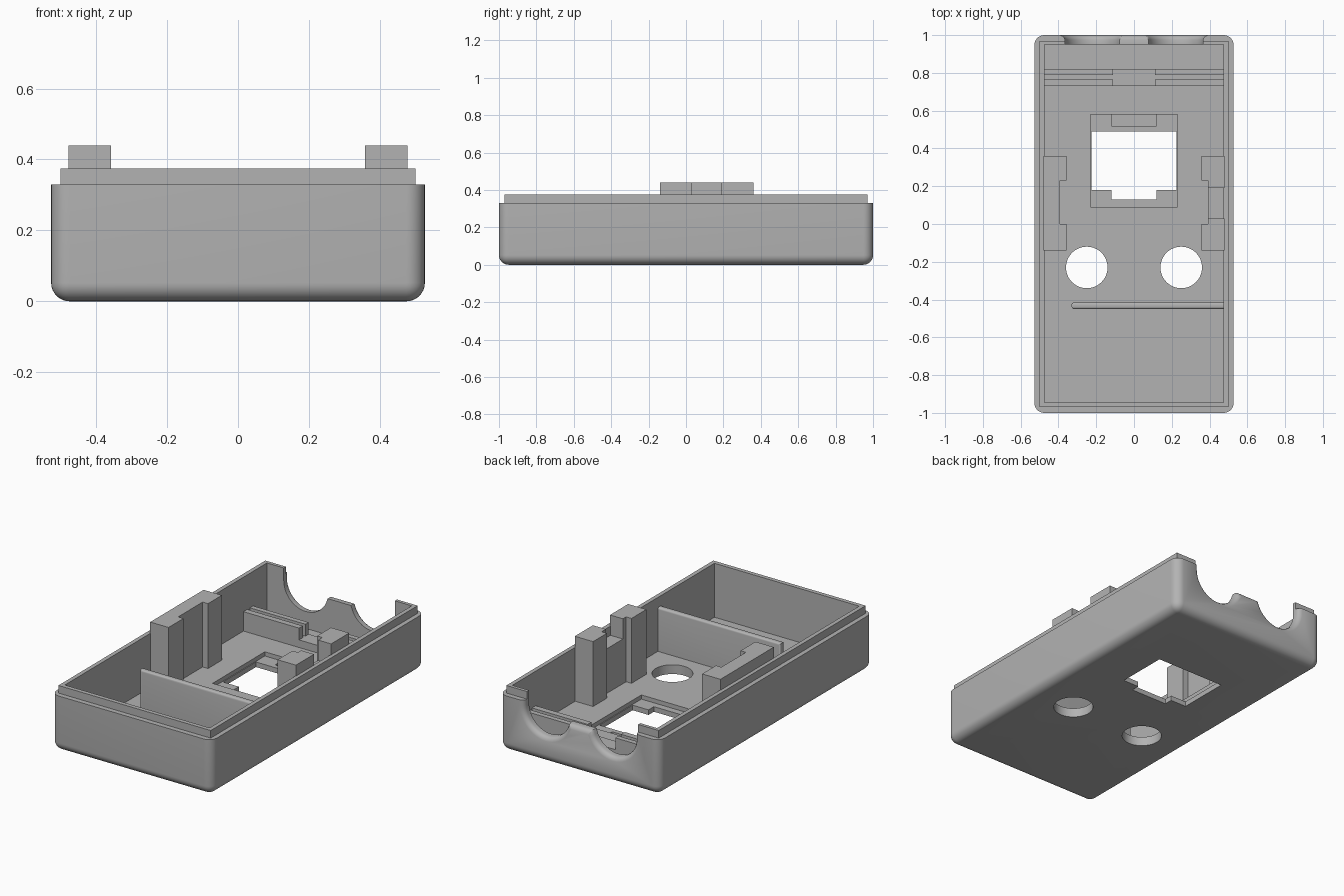
import bpy, bmesh, math

cube = bpy.data.objects.get("Cube")
if cube:
    bpy.data.objects.remove(cube, do_unlink=True)

GREY = (0.45, 0.45, 0.45, 1)
mat = bpy.data.materials.new("plain grey plastic")
mat.use_nodes = True
mat.diffuse_color = GREY
mat.node_tree.nodes["Principled BSDF"].inputs["Base Color"].default_value = GREY

FLOOR, RIM, LIP = 0.055, 0.33, 0.375


def finish(name, bm):
    bmesh.ops.recalc_face_normals(bm, faces=bm.faces)
    mesh = bpy.data.meshes.new(name)
    bm.to_mesh(mesh)
    bm.free()
    mesh.materials.append(mat)
    ob = bpy.data.objects.new(name, mesh)
    bpy.context.collection.objects.link(ob)
    return ob


def box(name, x, y, z):
    bm = bmesh.new()
    bmesh.ops.create_cube(bm, size=1)
    for v in bm.verts:
        v.co = [r[0] if c < 0 else r[1] for c, r in zip(v.co, (x, y, z))]
    return finish(name, bm)


def prism(name, outline, z0, z1):
    bm = bmesh.new()
    base = bm.faces.new([bm.verts.new((x, y, z0)) for x, y in outline])
    top = bmesh.ops.extrude_face_region(bm, geom=[base])["geom"]
    for v in top:
        if isinstance(v, bmesh.types.BMVert):
            v.co.z = z1
    return finish(name, bm)


def activate(ob):
    bpy.ops.object.select_all(action='DESELECT')
    ob.select_set(True)
    bpy.context.view_layer.objects.active = ob


def combine(target, other, operation='DIFFERENCE'):
    other.hide_render = True
    mod = target.modifiers.new("combine", 'BOOLEAN')
    mod.operation, mod.solver, mod.object = operation, 'EXACT', other
    activate(target)
    bpy.ops.object.modifier_apply(modifier=mod.name)
    bpy.data.objects.remove(other, do_unlink=True)


def smooth(ob):
    activate(ob)
    bpy.ops.object.shade_smooth_by_angle(angle=math.radians(30))


def port_outline(grow):
    """Two round openings joined over a low bridge, open at the top."""
    r, cx, cz, n = 0.145 + grow, 0.22, 0.30, 24
    half = []
    for i in range(n + 1):
        a = -math.pi * i / n
        x, z = cx + r * math.cos(a), cz + r * math.sin(a)
        if x < cx:
            z = min(z, 0.27 - grow)
        half.append((x, z))
    half.insert(0, (cx + r, 0.5))
    return half + [(-x, z) for x, z in reversed(half)]


def port_cutter():
    bm = bmesh.new()
    rings = []
    for y, grow in ((0.9, 0), (0.975, 0), (0.984, 0.003), (0.993, 0.01), (1, 0.025), (1.05, 0.025)):
        rings.append([bm.verts.new((x, y, z)) for x, z in port_outline(grow)])
    for a, b in zip(rings, rings[1:]):
        for i in range(len(a)):
            j = (i + 1) % len(a)
            bm.faces.new((a[i], a[j], b[j], b[i]))
    bm.faces.new(rings[0])
    bm.faces.new(rings[-1])
    return finish("port_cutter", bm)


# Outer case, rounded everywhere except its top rim
case = box("case_shell", (-0.527, 0.527), (-1, 1), (0, RIM))
bm = bmesh.new()
bm.from_mesh(case.data)
edges = [e for e in bm.edges if any(v.co.z < 0.01 for v in e.verts)]
bmesh.ops.bevel(bm, geom=edges, offset=0.052, segments=8, profile=0.5, affect='EDGES')
bm.to_mesh(case.data)
bm.free()

# Stepped lip and hollow inside
combine(case, box("lip", (-0.5, 0.5), (-0.97, 0.97), (0.2, LIP)), 'UNION')
combine(case, box("cavity", (-0.475, 0.475), (-0.945, 0.95), (FLOOR, 0.6)))

# Round openings in the back wall
combine(case, port_cutter())

# Window with recessed frame, notch and pocket
for x, y, z in ((0.23, (0.09, 0.58), 0.03), (0.225, (0.18, 0.49), -0.1),
                (0.12, (0.13, 0.25), -0.1), (0.12, (0.52, 0.58), 0.015)):
    combine(case, box("window_cutter", (-x, x), y, (z, 0.2)))

# Two round button holes
for x in (-0.25, 0.25):
    ring = [(x + 0.11 * math.cos(i * math.tau / 48), -0.23 + 0.11 * math.sin(i * math.tau / 48))
            for i in range(48)]
    combine(case, prism("hole_cutter", ring, -0.1, 0.2))
smooth(case)

# Tall side brackets: two posts joined by a thinner web
for name, side in (("right_bracket", -1), ("left_bracket", 1)):
    outline = [(0.478, -0.14), (0.358, -0.14), (0.358, 0), (0.393, 0),
               (0.393, 0.23), (0.358, 0.23), (0.358, 0.36), (0.478, 0.36)]
    bracket = prism(name, [(side * x, y) for x, y in outline], FLOOR - 0.005, 0.44)
    if side > 0:
        combine(bracket, box("slot", (0.3, 0.6), (0.03, 0.19), (0.32, 0.6)))

# Grooved rails near the back, joined by a low strip
for name, x in (("right_rail", (-0.478, -0.11)), ("left_rail", (0.11, 0.478))):
    rail = box(name, x, (0.73, 0.82), (FLOOR - 0.005, 0.17))
    combine(rail, box("groove", (-0.6, 0.6), (0.765, 0.79), (0.1, 0.3)))
box("rail_strip", (-0.11, 0.11), (0.73, 0.82), (FLOOR - 0.005, 0.1))

# Divider wall with a rounded top and free end
divider = box("divider_wall", (-0.33, 0.478), (-0.45, -0.415), (FLOOR - 0.005, 0.315))
bm = bmesh.new()
bm.from_mesh(divider.data)
edges = [e for e in bm.edges
         if all(v.co.z > 0.2 for v in e.verts) and abs(e.verts[0].co.x - e.verts[1].co.x) > 0.1
         or all(v.co.x < 0 for v in e.verts) and abs(e.verts[0].co.z - e.verts[1].co.z) > 0.1]
bmesh.ops.bevel(bm, geom=edges, offset=0.012, segments=4, profile=0.5, affect='EDGES')
bm.to_mesh(divider.data)
bm.free()
smooth(divider)
